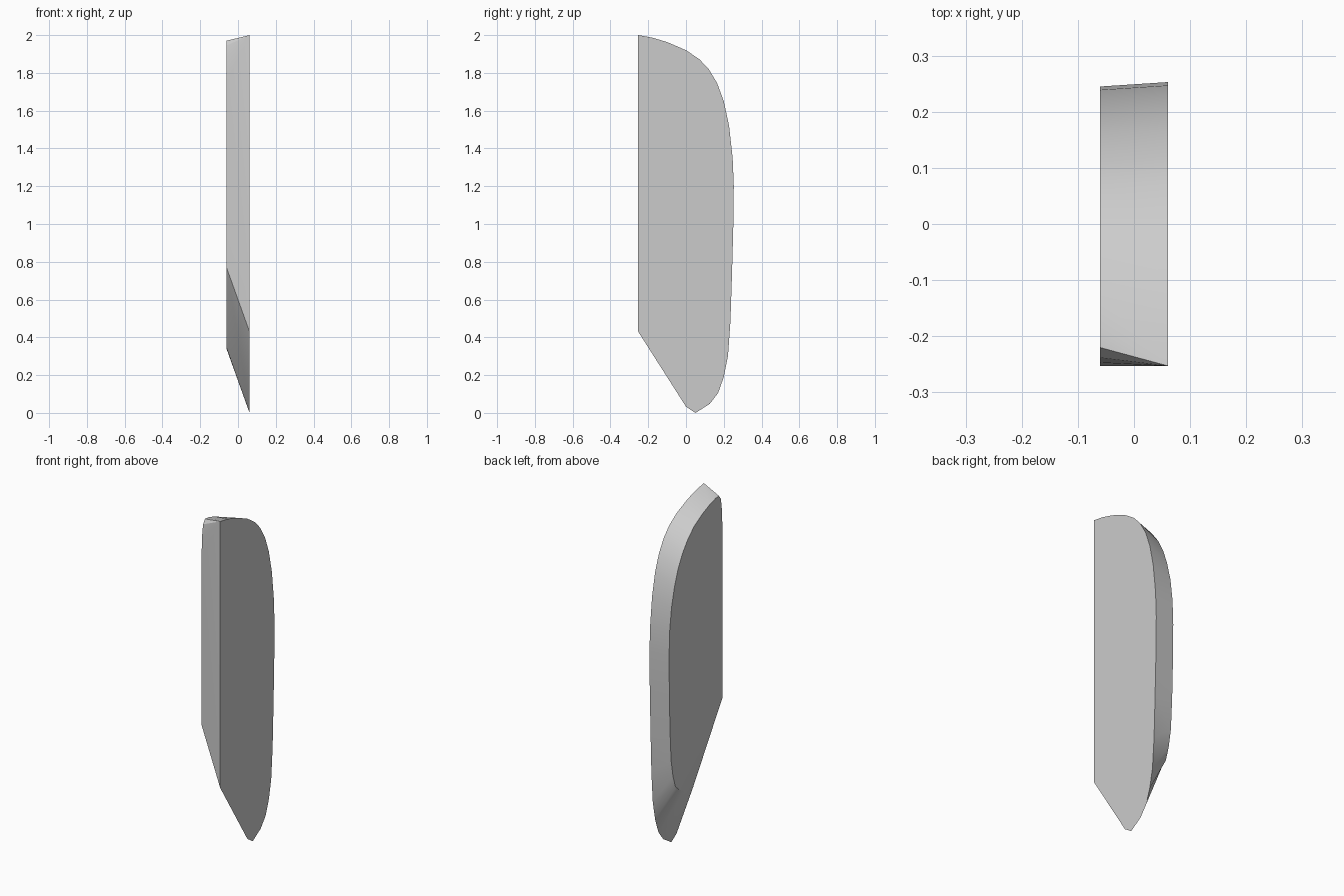
import bpy, bmesh, math

# Large outline (x = +0.06) paired point by point with the smaller one (x = -0.06), as (y, z).
# The front top corner repeats so that it fans out to the rounded corner opposite.
TOP = (-0.253, 2.0)
PAIRS = [
    ((-0.253, 0.43), (-0.253, 0.77)),
    (TOP, (-0.253, 1.75)),
    (TOP, (-0.247, 1.88)),
    (TOP, (-0.238, 1.945)),
    (TOP, (-0.22, 1.97)),
    (TOP, (-0.19, 1.968)),
    ((-0.18, 1.987), (-0.13, 1.95)),
    ((-0.10, 1.963), (-0.06, 1.92)),
    ((0.0, 1.92), (0.01, 1.88)),
    ((0.07, 1.873), (0.07, 1.825)),
    ((0.12, 1.82), (0.12, 1.76)),
    ((0.165, 1.745), (0.163, 1.68)),
    ((0.20, 1.65), (0.195, 1.59)),
    ((0.228, 1.52), (0.222, 1.48)),
    ((0.247, 1.35), (0.239, 1.35)),
    ((0.253, 1.2), (0.245, 1.2)),
    ((0.250, 0.97), (0.242, 0.97)),
    ((0.243, 0.72), (0.236, 0.76)),
    ((0.235, 0.48), (0.226, 0.58)),
    ((0.222, 0.30), (0.208, 0.48)),
    ((0.20, 0.19), (0.185, 0.41)),
    ((0.17, 0.105), (0.15, 0.38)),
    ((0.125, 0.047), (0.10, 0.352)),
    ((0.05, 0.0), (0.05, 0.34)),
    ((0.0, 0.033), (0.02, 0.347)),
]

# Bevelled slab: two caps joined by a sloping rim
bm = bmesh.new()
big, small = [], []
for a, b in PAIRS:
    reuse = big and a == TOP and (big[-1].co.z == 2.0)
    big.append(big[-1] if reuse else bm.verts.new((0.061, *a)))
    small.append(bm.verts.new((-0.061, *b)))
bm.faces.new(list(dict.fromkeys(big)))
bm.faces.new(small[::-1])
n = len(PAIRS)
for i in range(n):
    j = (i + 1) % n
    ring = list(dict.fromkeys((big[i], small[i], small[j], big[j])))
    bm.faces.new(ring)
bmesh.ops.recalc_face_normals(bm, faces=bm.faces)

mesh = bpy.data.meshes.new("bevelled_slab")
bm.to_mesh(mesh)
bm.free()
slab = bpy.data.objects.new("bevelled_slab", mesh)
bpy.context.collection.objects.link(slab)
bpy.context.view_layer.objects.active = slab
slab.select_set(True)
bpy.ops.object.shade_smooth_by_angle(angle=math.radians(25))
